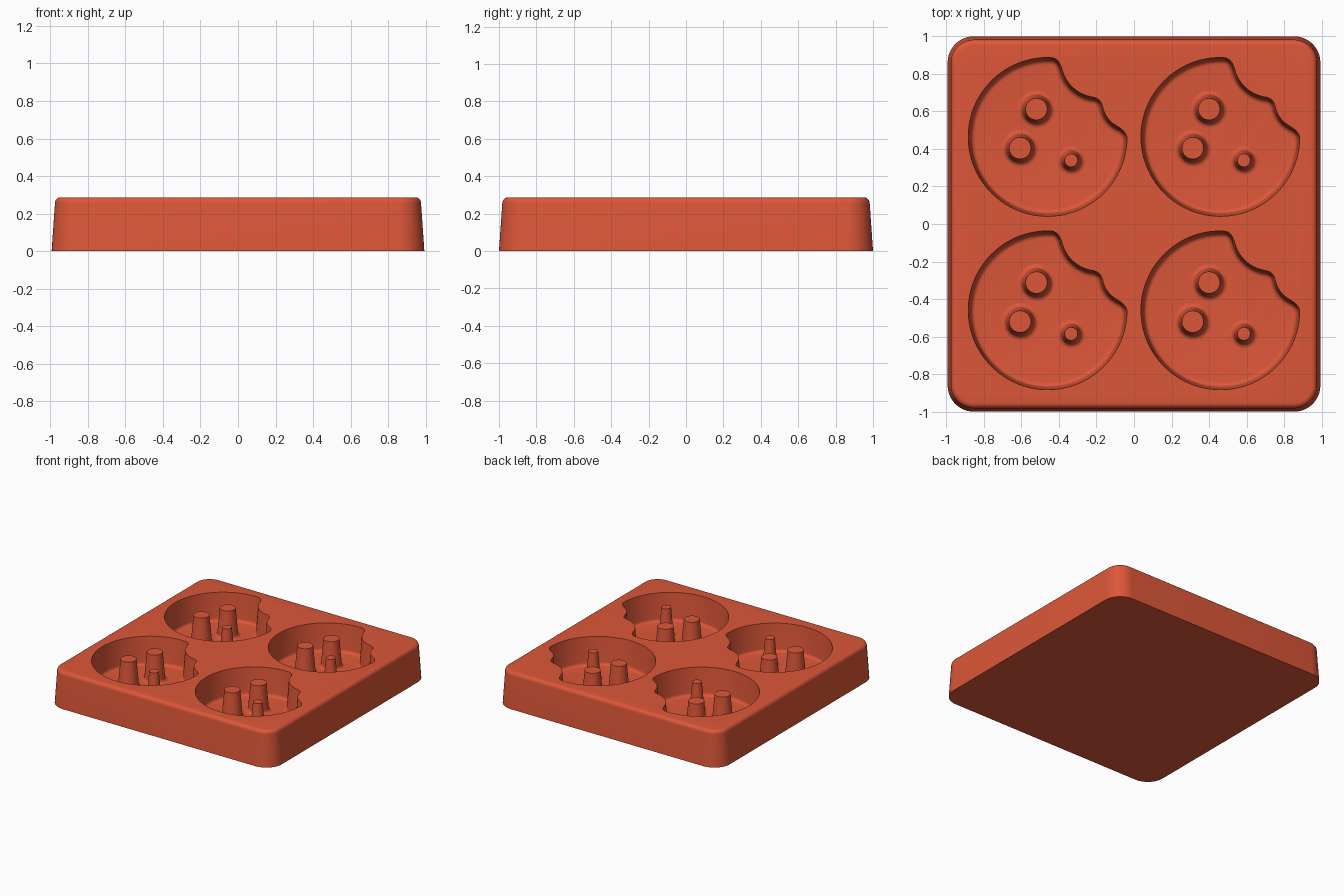
import bpy, bmesh, math
from mathutils import Vector

TOP, FLOOR = 0.287, 0.065

if "Cube" in bpy.data.objects:
    bpy.data.objects.remove(bpy.data.objects["Cube"], do_unlink=True)

terracotta = bpy.data.materials.new("terracotta red")
terracotta.use_nodes = True
colour = (0.72, 0.095, 0.04, 1)
terracotta.diffuse_color = colour
terracotta.node_tree.nodes["Principled BSDF"].inputs["Base Color"].default_value = colour


def loft(name, rings):
    """Closed solid through a bottom-to-top stack of equal rings."""
    bm = bmesh.new()
    rows = [[bm.verts.new(p) for p in ring] for ring in rings]
    n = len(rows[0])
    for a, b in zip(rows, rows[1:]):
        for i in range(n):
            j = (i + 1) % n
            bm.faces.new((a[i], a[j], b[j], b[i]))
    bm.faces.new(rows[0][::-1])
    bm.faces.new(rows[-1])
    bmesh.ops.recalc_face_normals(bm, faces=bm.faces)
    mesh = bpy.data.meshes.new(name)
    bm.to_mesh(mesh)
    bm.free()
    mesh.materials.append(terracotta)
    obj = bpy.data.objects.new(name, mesh)
    bpy.context.collection.objects.link(obj)
    return obj


def select(obj):
    bpy.ops.object.select_all(action='DESELECT')
    obj.select_set(True)
    bpy.context.view_layer.objects.active = obj


def rounded_square(inset, z, radius=0.14, steps=12):
    pts = []
    for quarter in range(4):
        mid = math.radians(45 + 90 * quarter)
        sx, sy = math.copysign(1, math.cos(mid)), math.copysign(1, math.sin(mid))
        for k in range(steps + 1):
            a = math.pi / 2 * (quarter + k / steps)
            r = radius - inset
            pts.append((sx * (0.993 - radius) + r * math.cos(a),
                        sy * (1 - radius) + r * math.sin(a), z))
    return pts


def biscuit_distance(p):
    """Signed distance to a disc with two bites, corners rounded."""
    soft = 0.05
    d = [p.length - 0.423,
         0.20 - (p - Vector((0.27, 0.41))).length,
         0.15 - (p - Vector((0.44, 0.19))).length]
    return min(-soft, max(d)) + math.hypot(*[max(soft + v, 0) for v in d])


def biscuit_ring(centre, inset, z, steps=160):
    pts = []
    for k in range(steps):
        a = math.tau * k / steps
        ray = Vector((math.cos(a), math.sin(a)))
        lo, hi = 0.0, 0.6
        for _ in range(24):
            mid = (lo + hi) / 2
            if biscuit_distance(ray * mid) < -inset:
                lo = mid
            else:
                hi = mid
        pts.append((centre[0] + ray.x * lo, centre[1] + ray.y * lo, z))
    return pts


def fillet(draft, radius, steps=6):
    """Offset and height pairs from the floor up into a drafted wall."""
    out = []
    for k in range(steps + 1):
        a = math.pi / 2 * k / steps
        out.append((draft + radius * (1 - math.sin(a)),
                    FLOOR + radius * (1 - math.cos(a))))
    return out


# Tray body: drafted sides and a rounded upper edge
sections = [(0, 0)]
edge = 0.03
for k in range(7):
    a = math.pi / 2 * k / 6
    sections.append((0.018 + edge * (1 - math.cos(a)), TOP - edge * (1 - math.sin(a))))
tray = loft("tray", [rounded_square(i, z) for i, z in sections])

# Bitten biscuit cavities, cut into the tray
centres = [(x, y) for x in (-0.46, 0.46) for y in (-0.46, 0.464)]
for c in centres:
    profile = fillet(0.014, 0.025) + [(0, TOP), (0, TOP + 0.05)]
    cutter = loft("cavity_cutter", [biscuit_ring(c, i, z) for i, z in profile])
    cutter.hide_render = True
    cut = tray.modifiers.new("cavity", 'BOOLEAN')
    cut.operation, cut.solver, cut.object = 'DIFFERENCE', 'EXACT', cutter
    select(tray)
    bpy.ops.object.modifier_apply(modifier=cut.name)
    bpy.data.objects.remove(cutter, do_unlink=True)

select(tray)
bpy.ops.object.shade_smooth_by_angle(angle=math.radians(35))

# Tapered posts with flared feet, three in each cavity
posts = [(-0.06, 0.148, 0.058), (-0.147, -0.06, 0.058), (0.125, -0.125, 0.035)]
for c in centres:
    for dx, dy, r in posts:
        profile = [(0.042, FLOOR - 0.02)] + fillet(0.017, 0.025) + [(0, TOP)]
        rings = [[(c[0] + dx + (r + o) * math.cos(math.tau * k / 40),
                   c[1] + dy + (r + o) * math.sin(math.tau * k / 40), z)
                  for k in range(40)] for o, z in profile]
        post = loft("chip_post", rings)
        select(post)
        bpy.ops.object.shade_smooth_by_angle(angle=math.radians(35))
